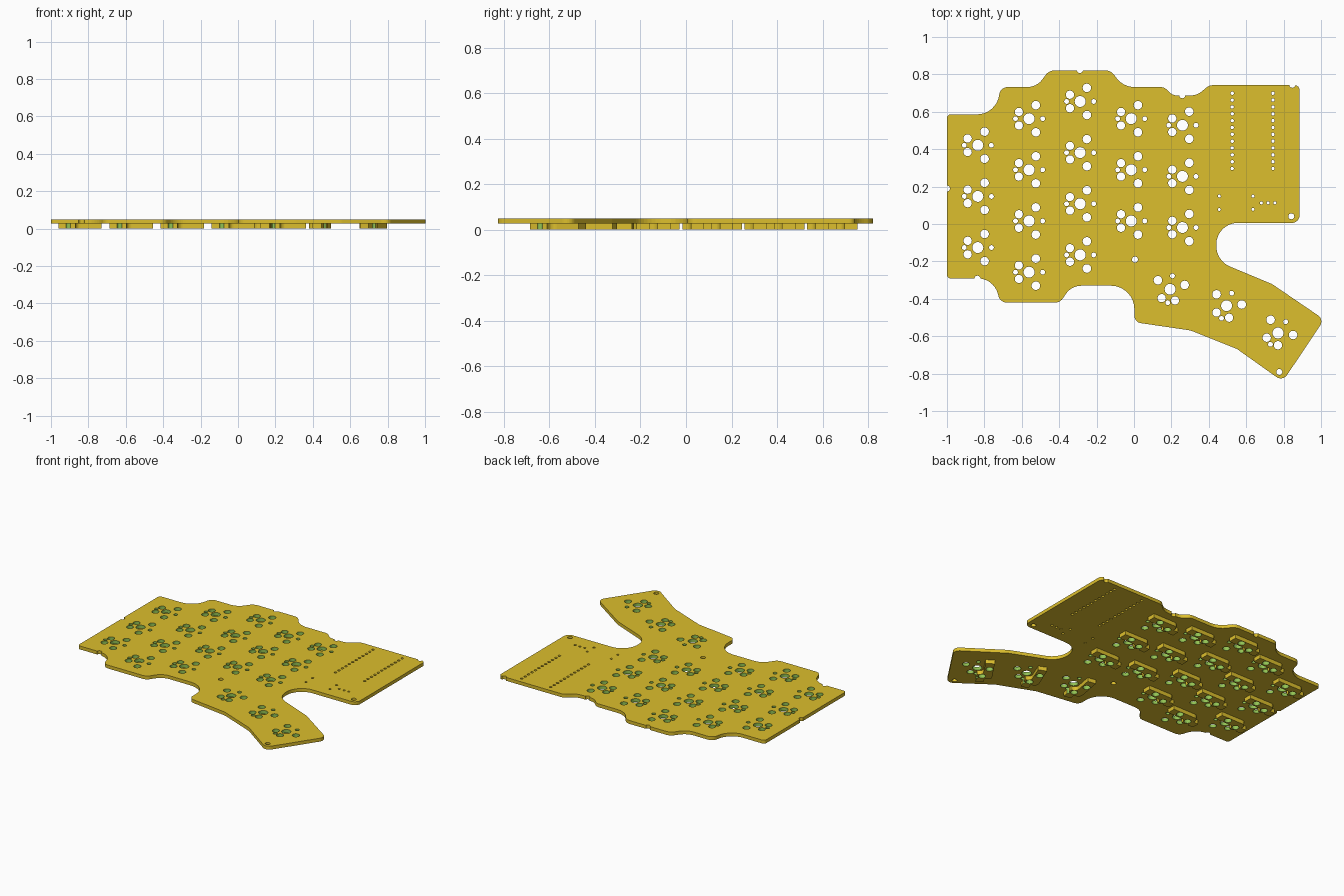
import bpy, bmesh, math
from mathutils import Vector, Matrix

if "Cube" in bpy.data.objects:
    bpy.data.objects.remove(bpy.data.objects["Cube"])

MM = 0.01428                 # one millimetre in model units
Z0, Z1 = 0.0268, 0.0498      # board underside and top


def material(name, rgb):
    m = bpy.data.materials.new(name)
    m.diffuse_color = (*rgb, 1)
    m.use_nodes = True
    m.node_tree.nodes["Principled BSDF"].inputs["Base Color"].default_value = m.diffuse_color
    return m


mustard = material("mustard", (0.72, 0.52, 0.026))
green = material("hole green", (0.29, 0.55, 0.09))


def fillet(corners, steps=8):
    """Round each polygon corner (x, y, radius) with an arc."""
    out, n = [], len(corners)
    for i, (x, y, r) in enumerate(corners):
        p = Vector((x, y))
        a = (Vector(corners[i - 1][:2]) - p).normalized()
        b = (Vector(corners[(i + 1) % n][:2]) - p).normalized()
        if r == 0:
            out.append(p)
            continue
        half = a.angle(b) / 2
        c = p + (a + b).normalized() * (r / math.sin(half))
        s = p + a * (r / math.tan(half)) - c
        e = p + b * (r / math.tan(half)) - c
        sweep = s.angle_signed(e)
        for k in range(steps + 1):
            out.append(c + Matrix.Rotation(-sweep * k / steps, 2) @ s)
    return out


def prism(bm, pts, z0, z1, mat=0):
    """Extrude a flat outline between two heights."""
    lo = [bm.verts.new((p[0], p[1], z0)) for p in pts]
    hi = [bm.verts.new((p[0], p[1], z1)) for p in pts]
    n = len(pts)
    faces = [bm.faces.new(lo[::-1]), bm.faces.new(hi)]
    faces += [bm.faces.new((lo[i], lo[(i + 1) % n], hi[(i + 1) % n], hi[i])) for i in range(n)]
    for f in faces:
        f.material_index = mat
    bmesh.ops.recalc_face_normals(bm, faces=faces)


def finish(name, bm, mats):
    me = bpy.data.meshes.new(name)
    bm.to_mesh(me)
    bm.free()
    ob = bpy.data.objects.new(name, me)
    bpy.context.collection.objects.link(ob)
    for m in mats:
        me.materials.append(m)
    return ob


# Switch positions: staggered columns (x, top y, count), then the angled thumb keys
keys = []
for x, top, count in [(-0.835, 0.421, 3), (-0.561, 0.563, 4), (-0.288, 0.655, 4),
                      (-0.015, 0.563, 3), (0.259, 0.528, 3)]:
    keys += [(x, top - 0.2735 * i, 0) for i in range(count)]
keys += [(0.193, -0.349, 80), (0.495, -0.437, 68), (0.77, -0.583, 56)]


def place(key, pts):
    """Move points in millimetres to a switch position."""
    rot = Matrix.Rotation(math.radians(key[2]), 2)
    return [rot @ (Vector(p) * MM) + Vector(key[:2]) for p in pts]


# Hole cutter
cut = bmesh.new()


def drill(x, y, r, mat=0, sides=16):
    prism(cut, [(x + r * math.cos(math.tau * k / sides), y + r * math.sin(math.tau * k / sides))
                for k in range(sides)], -0.05, 0.1, mat)


HOLES = [(0, 0, 2.05), (-5.08, 0, 0.9), (5.08, 0, 0.9), (-3.81, 2.54, 1.55),
         (-3.81, -2.54, 1.55), (2.54, 5.08, 1.6), (2.54, -5.08, 1.6)]
for key in keys:
    for (p, h) in zip(place(key, [h[:2] for h in HOLES]), HOLES):
        drill(p.x, p.y, h[2] * MM, 1, 24)

# Controller header pins
for x in (0.525, 0.743):
    for i in range(12):
        drill(x, 0.699 - i * 0.0366, 0.009)
# Reset button and connector pins
for x, y in [(0.456, 0.149), (0.456, 0.078), (0.636, 0.149), (0.636, 0.078),
             (0.681, 0.113), (0.717, 0.113), (0.753, 0.113)]:
    drill(x, y, 0.008)
# Mounting holes and edge notches
for x, y in [(0.841, 0.041), (0.777, -0.791), (0.005, -0.19), (-0.289, 0.823), (0.258, 0.688),
             (0.846, 0.744), (-0.837, -0.292), (-1.0, 0.19)]:
    drill(x, y, 0.016)
cutter = finish("hole_cutter", cut, [mustard, green])
cutter.hide_render = True
cutter.hide_viewport = True
cutter.display_type = 'WIRE'


def cut_holes(ob):
    m = ob.modifiers.new("holes", 'BOOLEAN')
    m.operation = 'DIFFERENCE'
    m.solver = 'EXACT'
    m.material_mode = 'TRANSFER'
    m.object = cutter


# Circuit board
outline = [(-1, 0.586, 0.02), (-0.735, 0.586, 0.12), (-0.715, 0.732, 0.045), (-0.52, 0.732, 0.1),
           (-0.455, 0.821, 0.06), (-0.123, 0.821, 0.06), (-0.058, 0.732, 0.12),
           (0.162, 0.732, 0.05), (0.207, 0.687, 0.06), (0.337, 0.687, 0.1), (0.402, 0.742, 0.05),
           (0.885, 0.742, 0.025), (0.885, 0.006, 0.04), (0.44, 0.006, 0.115),
           (0.44, -0.197, 0.12), (0.738, -0.321, 0.1), (1.017, -0.511, 0.04),
           (0.795, -0.842, 0.04), (0.552, -0.669, 0.06), (0.302, -0.569, 0.1),
           (0.002, -0.525, 0.04), (0.002, -0.33, 0.125), (-0.335, -0.33, 0.1),
           (-0.395, -0.42, 0.05), (-0.715, -0.42, 0.045), (-0.75, -0.291, 0.11),
           (-1, -0.291, 0.02)]
bm = bmesh.new()
prism(bm, fillet(outline), Z0, Z1)
board = finish("circuit_board", bm, [mustard, green])
cut_holes(board)

# Switch sockets under the board: stepped body with a square right end and a left solder tab
socket = fillet([(-8.8, 0.2, 0), (-2.4, 0.2, 0), (-2.4, 2.85, 1.9), (7.4, 2.85, 0),
                 (7.4, 6.9, 0), (-6.1, 6.9, 1.9), (-6.1, 3.75, 0), (-8.8, 3.75, 0)], 6)
bm = bmesh.new()
for key in keys:
    prism(bm, place(key, socket), 0, Z0)
sockets = finish("switch_sockets", bm, [mustard, green])
cut_holes(sockets)
